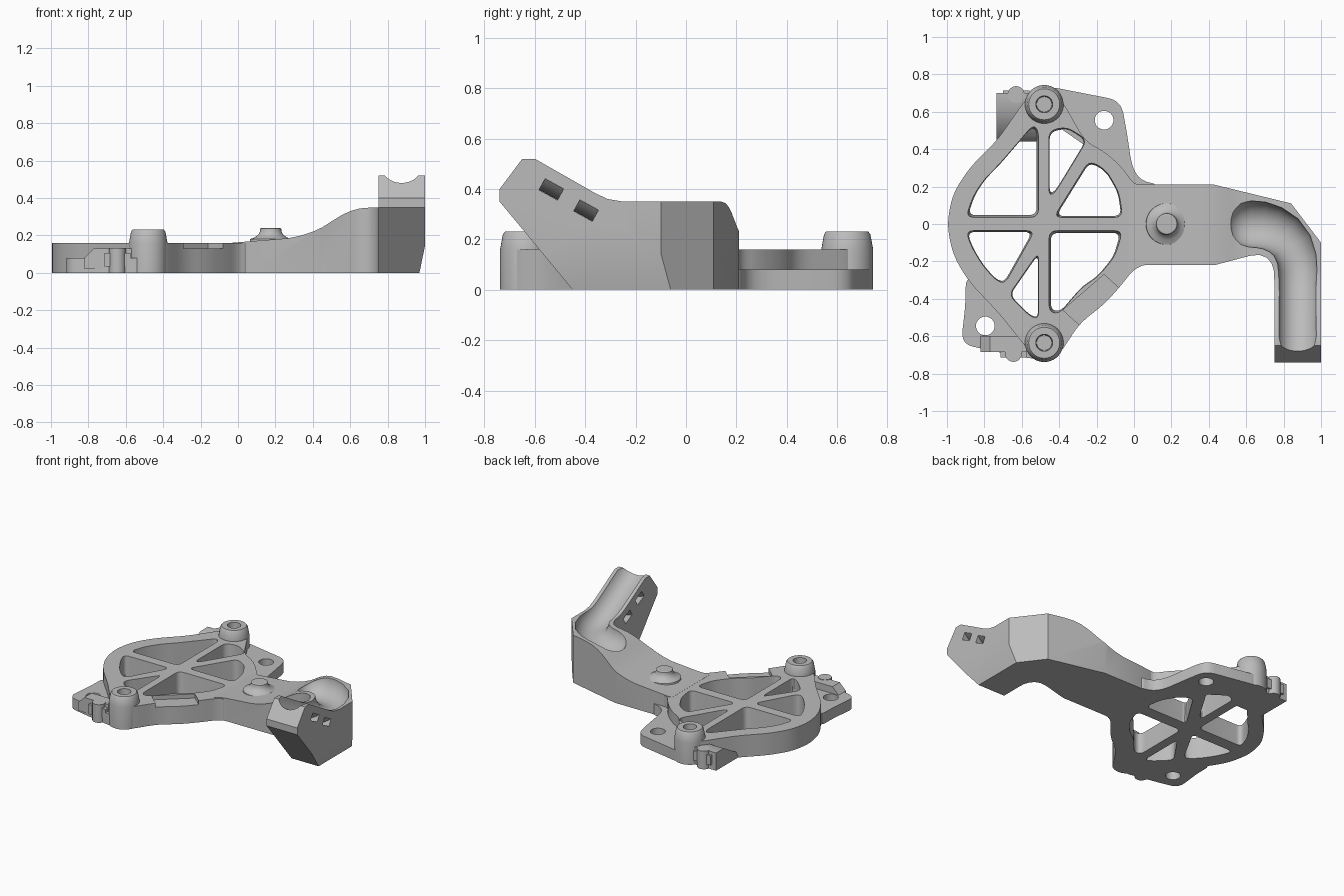
import bpy, bmesh, math
from mathutils import Vector, Matrix

if "Cube" in bpy.data.objects:
    bpy.data.objects.remove(bpy.data.objects["Cube"])

grey = bpy.data.materials.new("plain grey")
grey.use_nodes = True
grey.diffuse_color = (0.5, 0.5, 0.5, 1)
grey.node_tree.nodes["Principled BSDF"].inputs["Base Color"].default_value = (0.5, 0.5, 0.5, 1)


def finish(name, bm):
    bmesh.ops.recalc_face_normals(bm, faces=bm.faces)
    mesh = bpy.data.meshes.new(name)
    bm.to_mesh(mesh)
    bm.free()
    mesh.materials.append(grey)
    obj = bpy.data.objects.new(name, mesh)
    bpy.context.collection.objects.link(obj)
    return obj


def rounded(pts, radius, steps=5):
    """Replace every corner of a polygon by a small curve."""
    out = []
    for i, p in enumerate(pts):
        p, a, b = Vector(p), Vector(pts[i - 1]), Vector(pts[(i + 1) % len(pts)])
        start = p + (a - p).normalized() * min(radius, (a - p).length * 0.48)
        end = p + (b - p).normalized() * min(radius, (b - p).length * 0.48)
        for k in range(steps + 1):
            t = k / steps
            out.append(start * (1 - t) ** 2 + p * 2 * t * (1 - t) + end * t * t)
    return out


def prism(name, pts, low, high, axis="z", low_scale=1.0):
    """Extrude a profile along an axis, with an optional draft."""
    place = {"x": lambda u, v, t: (t, u, v),
             "y": lambda u, v, t: (u, t, v),
             "z": lambda u, v, t: (u, v, t)}[axis]
    pts = [Vector(p) for p in pts]
    mid = sum(pts, Vector((0, 0))) / len(pts)
    bm = bmesh.new()
    bottom = [bm.verts.new(place(*(mid + (p - mid) * low_scale), low)) for p in pts]
    top = [bm.verts.new(place(*p, high)) for p in pts]
    bm.faces.new(bottom)
    bm.faces.new(top)
    for i in range(len(pts)):
        bm.faces.new((bottom[i - 1], bottom[i], top[i], top[i - 1]))
    return finish(name, bm)


def lathe(name, profile, x, y, sides=40):
    bm = bmesh.new()
    verts = [bm.verts.new((r, 0, z)) for r, z in profile]
    edges = [bm.edges.new(pair) for pair in zip(verts, verts[1:])]
    bmesh.ops.spin(bm, geom=verts + edges, cent=(0, 0, 0), axis=(0, 0, 1),
                   angle=math.tau, steps=sides)
    bmesh.ops.remove_doubles(bm, verts=bm.verts, dist=0.0005)
    obj = finish(name, bm)
    obj.data.transform(Matrix.Translation((x, y, 0)))
    return obj


def circle(x, y, r, sides=32):
    return [(x + r * math.cos(math.tau * i / sides), y + r * math.sin(math.tau * i / sides))
            for i in range(sides)]


def combine(obj, tool, operation="DIFFERENCE"):
    mod = obj.modifiers.new("combine", "BOOLEAN")
    mod.operation, mod.object, mod.solver = operation, tool, "EXACT"
    with bpy.context.temp_override(object=obj, active_object=obj):
        bpy.ops.object.modifier_apply(modifier=mod.name)
    bpy.data.objects.remove(tool)


# Main plate with rounded windows between the spokes
plate = prism("main_plate", rounded([
    (-.48, .74), (-.57, .68), (-.73, .45), (-.88, .30), (-.97, .16), (-1, 0), (-.97, -.16),
    (-.89, -.30), (-.72, -.48), (-.56, -.68), (-.48, -.74), (-.40, -.70), (-.29, -.53),
    (-.16, -.43), (-.07, -.33), (0, -.24), (.06, -.22), (.06, .21), (0, .21), (-.06, .30),
    (-.16, .39), (-.26, .44), (-.39, .67)], .07), 0, .16)
windows = [
    [(-.51, .035), (-.90, .035), (-.86, .15), (-.80, .24), (-.72, .32), (-.54, .53), (-.51, .50)],
    [(-.455, .15), (-.455, .50), (-.36, .52), (-.25, .45), (-.42, .17)],
    [(-.43, .035), (-.24, .34), (-.15, .29), (-.08, .17), (-.06, .035)],
    [(-.90, -.035), (-.53, -.035), (-.69, -.32), (-.74, -.30), (-.81, -.22), (-.87, -.12)],
    [(-.51, -.15), (-.51, -.51), (-.56, -.49), (-.67, -.38)],
    [(-.455, -.035), (-.06, -.035), (-.10, -.17), (-.19, -.28), (-.28, -.34), (-.40, -.48), (-.455, -.47)],
]
for w in windows:
    combine(plate, prism("window_cutter", rounded(w, .045), -.01, .17, low_scale=.94))
combine(plate, prism("rim_notch_cutter",
                     [(-.38, -.46), (-.27, -.56), (-.05, -.37), (-.16, -.27)], .13, .3))

# Low mounting ears with screw holes
back_ear = prism("back_ear", rounded([
    (-.48, .74), (-.07, .66), (-.04, .50), (-.01, .30), (.04, .23), (.14, .21),
    (0, .15), (-.16, .35), (-.45, .55)], .07), 0, .08)
combine(back_ear, prism("hole_cutter", circle(-.16, .555, .05), -.1, .2))
front_ear = prism("front_ear", rounded([
    (-.90, -.27), (-.90, -.42), (-.925, -.64), (-.80, -.67), (-.50, -.73),
    (-.56, -.60), (-.80, -.35)], .07), 0, .08)
combine(front_ear, prism("hole_cutter", circle(-.795, -.545, .05), -.1, .2))

# Swept arm: outline in plan cut to the rising side profile
arm = prism("arm", [
    (-.03, .2), (0, .21), (.43, .21), (.84, .11), (1, -.10), (1, -.30), (.75, -.30),
    (.748, -.25), (.735, -.21), (.71, -.18), (.67, -.165), (.62, -.17), (.43, -.22),
    (.06, -.22), (.02, -.225), (-.03, -.25)], 0, .6)
combine(arm, prism("arm_profile", [
    (-.1, -.1), (-.1, .16), (-.04, .16), (.27, .185), (.34, .20), (.40, .22), (.45, .243),
    (.50, .275), (.55, .306), (.60, .33), (.65, .344), (.72, .35), (1.1, .35), (1.1, -.1)],
    -1, 1, "y"), "INTERSECT")

# Raised leg at the arm's end
combine(arm, prism("leg", [
    (-.15, 0), (-.45, 0), (-.74, .35), (-.74, .40), (-.65, .52), (-.60, .52), (-.36, .383),
    (-.31, .36), (-.25, .35), (-.15, .35)], .75, 1, "x"), "UNION")
combine(arm, prism("side_taper_cutter", [
    (1.001, .15), (.97, 0), (.96, -.05), (1.1, -.05), (1.1, .15)], -1, .5, "y"))

# Curved channel swept through the arm and up the leg
path = [(.497, 0, .35, .01), (.505, 0, .35, .045), (.53, 0, .35, .085), (.57, 0, .35, .115),
        (.62, 0, .352, .125), (.68, -.005, .355, .125), (.74, -.023, .357, .122),
        (.80, -.06, .359, .118), (.845, -.115, .36, .112), (.87, -.185, .362, .107),
        (.875, -.24, .367, .105), (.875, -.30, .391, .105), (.875, -.85, .694, .105)]
bm = bmesh.new()
rings = []
centres = [Vector(p[:3]) for p in path]
for i, c in enumerate(centres):
    along = (centres[min(i + 1, len(path) - 1)] - centres[max(i - 1, 0)]).normalized()
    side = along.cross(Vector((0, 0, 1))).normalized()
    up = side.cross(along)
    rings.append([bm.verts.new(c + side * u + up * v) for u, v in circle(0, 0, path[i][3])])
for a, b in zip(rings, rings[1:]):
    for k in range(len(a)):
        bm.faces.new((a[k - 1], a[k], b[k], b[k - 1]))
bm.faces.new(rings[0])
bm.faces.new(rings[-1])
combine(arm, finish("channel_cutter", bm))

# Curved tie slots passing under the channel
angles = [math.pi + .3 + (math.pi - .6) * i / 16 for i in range(17)]
arc = [(.22 * math.cos(a), .22 * math.sin(a)) for a in angles]
arc += [(.18 * math.cos(a), .18 * math.sin(a)) for a in reversed(angles)]
for y, z in ((-.535, .397), (-.397, .313)):
    slot = prism("slot_cutter", arc, -.042, .042, "y")
    slot.data.transform(Matrix.Translation((.875, y + .075, z + .137)) @ Matrix.Rotation(-.503, 4, "X"))
    combine(arm, slot)

# Hollow bosses and the small pin on the arm
for name, y in (("back_boss", .64), ("front_boss", -.635)):
    lathe(name, [(0, 0), (.103, 0), (.103, .16), (.092, .22), (.083, .232), (.045, .232),
                 (.04, .15), (0, .15)], -.48, y)
lathe("arm_pin", [(0, .15), (.115, .15), (.11, .18), (.085, .19), (.066, .205), (.058, .22),
                  (.056, .236), (.05, .24), (0, .24)], .175, 0)

# Clip blocks beside the bosses, each with a pin and a cross piece
prism("front_clip_block", [(-.82, .02), (-.82, .08), (-.77, .13), (-.48, .13), (-.48, .02)],
      -.685, -.60, "y")
prism("back_clip_block", [(.44, 0), (.47, .05), (.61, .13), (.70, .13), (.70, 0)],
      -.735, -.50, "x")
for side, s, x in (("front", -1, -.645), ("back", 1, -.63)):
    prism(side + "_clip_pin", circle(x, s * .692, .045), 0, .133)
    prism(side + "_clip_cross", [(x - .07, s * .63), (x + .07, s * .63),
                                 (x + .07, s * .715), (x - .07, s * .715)], .035, .105)

# Soft shading with sharp edges kept
for obj in bpy.context.collection.objects:
    if obj.type == "MESH" and obj.data.materials and obj.data.materials[0] == grey:
        bpy.ops.object.select_all(action="DESELECT")
        obj.select_set(True)
        bpy.context.view_layer.objects.active = obj
        bpy.ops.object.shade_smooth_by_angle(angle=math.radians(30))
